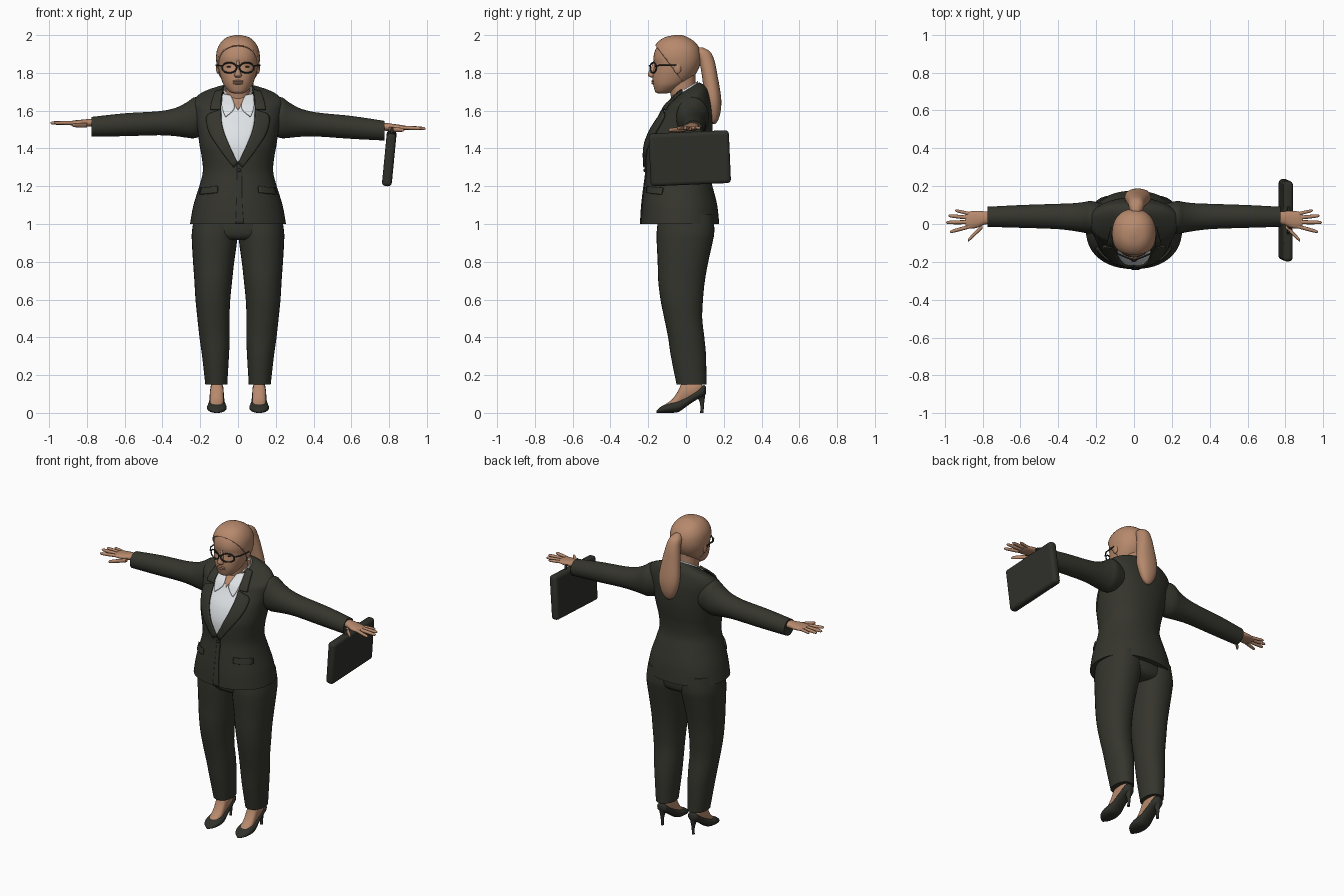
import bpy, bmesh, math
from mathutils import Vector
from mathutils.bvhtree import BVHTree

cube = bpy.data.objects.get("Cube")
if cube:
    bpy.data.objects.remove(cube, do_unlink=True)


def material(name, rgb):
    m = bpy.data.materials.new(name)
    m.use_nodes = True
    m.diffuse_color = (*rgb, 1)
    bsdf = m.node_tree.nodes["Principled BSDF"]
    bsdf.inputs["Base Color"].default_value = (*rgb, 1)
    bsdf.inputs["Roughness"].default_value = 0.8
    return m


SUIT = material("charcoal suit", (0.036, 0.036, 0.027))
BLACK = material("dark leather", (0.03, 0.03, 0.024))
SKIN = material("warm skin", (0.47, 0.25, 0.15))
SHIRT = material("white shirt", (0.74, 0.77, 0.79))
SIDES = (("left", 1), ("right", -1))


def add(name, bm, mat):
    bmesh.ops.remove_doubles(bm, verts=bm.verts, dist=0.0001)
    bmesh.ops.recalc_face_normals(bm, faces=bm.faces)
    me = bpy.data.meshes.new(name)
    bm.to_mesh(me)
    bm.free()
    me.materials.append(mat)
    ob = bpy.data.objects.new(name, me)
    bpy.context.collection.objects.link(ob)
    return ob


def spline(rows, sub):
    """Catmull-Rom interpolation through rows of numbers."""
    out = []
    for i in range(len(rows) - 1):
        p0, p1, p2 = rows[max(i - 1, 0)], rows[i], rows[i + 1]
        p3 = rows[min(i + 2, len(rows) - 1)]
        for k in range(sub):
            t = k / sub
            out.append([b + t * (c - a) / 2 + t * t * (a - 2.5 * b + 2 * c - d / 2)
                        + t ** 3 * (1.5 * (b - c) + (d - a) / 2)
                        for a, b, c, d in zip(p0, p1, p2, p3)])
    return out + [list(rows[-1])]


def loft(name, rings, mat, axis="z", side=1, power=2.2, seg=32, sub=4, caps=True, shear=False):
    """Ring: position on axis, centre u, half width u, min v, max v, optional tilt."""
    bm = bmesh.new()
    rows = spline([(*r, 0)[:6] for r in rings], sub)
    loops = []
    for t, uc, ru, v0, v1, tilt in rows:
        loop = []
        for i in range(seg):
            a = math.tau * i / seg
            c, s = math.cos(a), math.sin(a)
            u = uc + ru * math.copysign(abs(c) ** (2 / power), c)
            dv = (v1 - v0) / 2 * math.copysign(abs(s) ** (2 / power), s)
            v, w = (v0 + v1) / 2 + dv, t + tilt * dv
            x, y, z = {"z": (u, v, w), "x": (w, u, v), "y": (u, w, v)}[axis]
            if shear and side > 0:  # the left arm hangs a little lower
                z -= 0.04 * max(x - 0.25, 0)
            loop.append(bm.verts.new((x * side, y, z)))
        loops.append(loop)
    for a, b in zip(loops, loops[1:]):
        for i in range(seg):
            j = (i + 1) % seg
            bm.faces.new((a[i], a[j], b[j], b[i]))
    if caps:
        bm.faces.new(loops[0])
        bm.faces.new(loops[-1])
    return add(name, bm, mat)


def ball(name, centre, size, mat):
    bm = bmesh.new()
    bmesh.ops.create_uvsphere(bm, u_segments=16, v_segments=10, radius=1)
    bmesh.ops.scale(bm, vec=size, verts=bm.verts)
    bmesh.ops.translate(bm, vec=centre, verts=bm.verts)
    return add(name, bm, mat)


def wire(name, points, radius, mat, cyclic=False):
    cu = bpy.data.curves.new(name, "CURVE")
    cu.dimensions, cu.bevel_depth, cu.bevel_resolution = "3D", radius, 2
    cu.use_fill_caps = True
    sp = cu.splines.new("POLY")
    sp.points.add(len(points) - 1)
    for p, co in zip(sp.points, points):
        p.co = (*co, 1)
    sp.use_cyclic_u = cyclic
    cu.materials.append(mat)
    ob = bpy.data.objects.new(name, cu)
    bpy.context.collection.objects.link(ob)
    bpy.ops.object.select_all(action="DESELECT")
    ob.select_set(True)
    bpy.context.view_layer.objects.active = ob
    bpy.ops.object.convert(target="MESH")


# Jacket body
jacket = loft("jacket_body", [
    (1.00, 0, .254, -.238, .176), (1.10, 0, .236, -.232, .165), (1.20, 0, .205, -.22, .14),
    (1.28, 0, .186, -.21, .118), (1.36, 0, .193, -.213, .12), (1.42, 0, .204, -.211, .13),
    (1.50, 0, .215, -.183, .14), (1.59, 0, .232, -.132, .14, .1), (1.645, 0, .238, -.105, .13, .2),
    (1.68, 0, .2, -.088, .11, .45), (1.71, 0, .085, -.062, .07, .6)], SUIT, seg=48, caps=False)
bm = bmesh.new()
bm.from_mesh(jacket.data)
surface = BVHTree.FromBMesh(bm)
hem = [e for e in bm.edges if e.is_boundary and e.verts[0].co.z < 1.1]
bmesh.ops.contextual_create(bm, geom=hem)
bm.to_mesh(jacket.data)
bm.free()


def drape(name, left, right, mat, lift, thick, side=1, across=6):
    """Plate between two (x, z) lines, laid on the front of the jacket."""
    bm = bmesh.new()
    grid = []
    for (xa, za), (xb, zb) in zip(spline(left, 5), spline(right, 5)):
        row = []
        for k in range(across + 1):
            f = k / across
            x, z = (xa + f * (xb - xa)) * side, za + f * (zb - za)
            hit, n, _, _ = surface.ray_cast(Vector((x, -1, z)), Vector((0, 1, 0)))
            if hit is None or hit.y > 0.02:
                hit, n, _, _ = surface.find_nearest(Vector((x, -.06, z)))
            n = n if n.y < 0 else -n
            row.append(bm.verts.new(hit + n * lift))
        grid.append(row)
    for a, b in zip(grid, grid[1:]):
        for i in range(across):
            bm.faces.new((a[i], a[i + 1], b[i + 1], b[i]))
    ob = add(name, bm, mat)
    mod = ob.modifiers.new("thickness", "SOLIDIFY")
    mod.thickness, mod.offset = thick, 0


# Shirt front, throat, lapels, pockets and closure
edge = [(.078, 1.67), (.092, 1.6), (.086, 1.53), (.062, 1.45), (.002, 1.325)]
drape("shirt_front", [(-x, z) for x, z in edge], edge, SHIRT, .004, .004, across=12)
throat = [(.042, 1.668), (.022, 1.635), (.001, 1.6)]
drape("throat", [(-x, z) for x, z in throat], throat, SKIN, .008, .004)
for word, s in SIDES:
    drape(word + "_shirt_collar", [(.038, 1.675), (.018, 1.61), (.062, 1.562)],
          [(.08, 1.68), (.085, 1.62), (.066, 1.562)], SHIRT, .011, .006, s)
    drape(word + "_jacket_collar", [(.078, 1.70), (.088, 1.65), (.09, 1.6)],
          [(.118, 1.69), (.136, 1.64), (.142, 1.6)], SUIT, .012, .012, s)
    drape(word + "_lapel", [(.088, 1.6), (.084, 1.53), (.06, 1.45), (0, 1.32)],
          [(.145, 1.58), (.162, 1.55), (.135, 1.46), (.022, 1.3)], SUIT, .011, .012, s)
    drape(word + "_pocket_flap", [(.105, 1.2), (.108, 1.165)], [(.192, 1.19), (.198, 1.155)],
          SUIT, .004, .009, s)
drape("front_closure", [(-.004, 1.33), (-.006, 1.15), (-.012, 1.0)],
      [(.022, 1.33), (.02, 1.15), (.03, 1.0)], SUIT, .003, .006)
ball("button", (.008, -.22, 1.285), (.009, .006, .009), BLACK)
loft("shirt_collar_band", [(1.68, 0, .08, -.066, .066, .6), (1.72, 0, .074, -.06, .064, .6)],
     SHIRT, caps=False)

# Neck, head and hair
loft("neck", [(1.57, 0, .07, -.085, .05, .4), (1.66, 0, .064, -.075, .055, .4),
              (1.73, 0, .066, -.09, .05), (1.80, 0, .07, -.1, .05)], SKIN)
skull = [(1.692, 0, .025, -.15, -.1), (1.70, 0, .045, -.163, -.075), (1.73, 0, .072, -.172, -.02),
         (1.76, 0, .086, -.177, .02), (1.80, 0, .098, -.175, .05), (1.84, 0, .105, -.168, .066),
         (1.88, 0, .107, -.172, .07), (1.92, 0, .1, -.163, .062), (1.955, 0, .08, -.142, .038),
         (1.98, 0, .05, -.105, 0), (1.992, 0, .006, -.055, -.03)]
loft("head", skull, SKIN, seg=40)
hair = loft("hair", [(z + .008, x, w + .009, a - .008, b + .01) for z, x, w, a, b in skull],
            SKIN, seg=40)
bm = bmesh.new()
bm.from_mesh(hair.data)
bmesh.ops.bisect_plane(bm, geom=bm.verts[:] + bm.edges[:] + bm.faces[:], clear_inner=True,
                       plane_co=(0, -.15, 1.93), plane_no=(0, .8, .6))
bm.to_mesh(hair.data)
bm.free()
mod = hair.modifiers.new("thickness", "SOLIDIFY")
mod.thickness, mod.offset = .012, -1
loft("ponytail", [(1.935, .01, .015, .05, .09), (1.91, .012, .036, .05, .13),
                  (1.86, .014, .045, .07, .152), (1.78, .017, .058, .085, .168),
                  (1.67, .02, .07, .098, .186), (1.6, .02, .058, .11, .184),
                  (1.55, .02, .034, .125, .17), (1.53, .02, .008, .14, .155)], SKIN)

# Face
loft("nose", [(1.775, 0, .012, -.185, -.155), (1.785, 0, .02, -.2, -.155),
              (1.80, 0, .016, -.2, -.155), (1.84, 0, .01, -.18, -.155),
              (1.87, 0, .006, -.172, -.155)], SKIN, seg=16)
for n, z in (("upper_lip", 1.756), ("lower_lip", 1.745)):
    ball(n, (0, -.174, z), (.03, .009, .006), SKIN)
for word, s in SIDES:
    ball(word + "_ear", (s * .106, -.045, 1.825), (.01, .02, .03), SKIN)
    ball(word + "_eye", (s * .043, -.157, 1.832), (.017, .006, .005), BLACK)
    ring = [(s * (.046 + .039 * math.cos(a)), -.19 + .016 * (1 + math.cos(a)),
             1.827 + .027 * math.sin(a)) for a in (math.tau * k / 24 for k in range(24))]
    wire(word + "_glasses_rim", ring, .0042, BLACK, True)
    wire(word + "_glasses_arm", [(s * .085, -.165, 1.838), (s * .108, -.13, 1.84),
                                 (s * .116, -.05, 1.84)], .004, BLACK)
wire("glasses_bridge", [(-.01, -.19, 1.835), (0, -.194, 1.838), (.01, -.19, 1.835)], .004, BLACK)

# Hips
loft("trouser_hips", [(.915, 0, .1, -.12, .1), (.95, 0, .22, -.15, .14), (1.08, 0, .21, -.15, .14)],
     SUIT)

# Arms, hands, legs and shoes
FINGERS = {"little_finger": (.86, .052, .945, .072, .009), "ring_finger": (.87, .033, .98, .044, .01),
           "middle_finger": (.87, .01, .993, .008, .0105), "index_finger": (.87, -.014, .972, -.042, .01),
           "thumb": (.80, -.012, .878, -.088, .012)}
for word, s in SIDES:
    loft(word + "_sleeve", [
        (.16, .035, .07, 1.48, 1.65), (.225, .035, .086, 1.455, 1.672), (.27, .035, .08, 1.457, 1.645),
        (.33, .037, .072, 1.465, 1.615), (.42, .04, .066, 1.47, 1.597), (.6, .04, .06, 1.465, 1.586),
        (.775, .038, .053, 1.463, 1.567)], SUIT, "x", s, 2, shear=True)
    loft(word + "_palm", [
        (.74, .035, .034, 1.515, 1.56), (.79, .032, .035, 1.515, 1.556), (.83, .025, .045, 1.516, 1.552),
        (.87, .02, .045, 1.519, 1.548), (.89, .02, .036, 1.524, 1.543)], SKIN, "x", s, seg=20, shear=True)
    for finger, (x0, y0, x1, y1, r) in FINGERS.items():
        rings = []
        for f, k in ((0, 1), (.5, 1), (.9, .8), (1, .25)):
            z = 1.535 - .012 * (finger == "thumb")
            rings.append((x0 + f * (x1 - x0), y0 + f * (y1 - y0), r * k, z - r * k, z + r * k))
        loft(word + "_" + finger, rings, SKIN, "x", s, 2, 12, shear=True)
    loft(word + "_trouser_leg", [
        (1.05, .115, .115, -.145, .145), (.96, .122, .122, -.155, .15), (.90, .125, .119, -.155, .14),
        (.80, .129, .109, -.15, .118), (.70, .131, .1, -.147, .1), (.6, .133, .092, -.135, .09),
        (.5, .13, .085, -.115, .086), (.4, .124, .08, -.095, .097), (.3, .119, .071, -.08, .106),
        (.15, .115, .058, -.05, .108)], SUIT, side=s)
    loft(word + "_foot", [
        (-.11, .112, .03, .015, .045), (-.07, .112, .036, .015, .075), (-.04, .112, .036, .025, .12),
        (-.015, .112, .036, .04, .165), (.05, .112, .034, .08, .17), (.085, .112, .022, .1, .165)],
        SKIN, "y", s, seg=20)
    loft(word + "_shoe", [
        (-.156, .112, .01, 0, .012), (-.13, .112, .04, 0, .035), (-.085, .112, .052, 0, .055),
        (-.04, .112, .048, .005, .068), (0, .112, .041, .032, .086), (.05, .112, .038, .066, .118),
        (.09, .112, .034, .085, .146), (.105, .112, .014, .1, .14)], BLACK, "y", s, seg=24)
    loft(word + "_heel", [(0, .112, .008, .075, .093), (.05, .112, .01, .074, .096),
                          (.11, .112, .026, .05, .104)], BLACK, side=s, seg=16)

# Briefcase
bm = bmesh.new()
bmesh.ops.create_cube(bm, size=1)
bmesh.ops.scale(bm, vec=(.052, .425, .28), verts=bm.verts)
case = add("briefcase", bm, BLACK)
case.location = (.801, .02, 1.348)
case.rotation_euler = (math.radians(2.5), math.radians(5.5), 0)
mod = case.modifiers.new("rounding", "BEVEL")
mod.width, mod.segments = .02, 4
wire("briefcase_handle", [(.814, -.05, 1.475), (.816, -.04, 1.505), (.816, .08, 1.508),
                          (.814, .09, 1.48)], .008, BLACK)

# Smooth shading with crisp edges
bpy.ops.object.select_all(action="DESELECT")
for ob in bpy.context.scene.objects:
    if ob.type == "MESH":
        ob.select_set(True)
        bpy.context.view_layer.objects.active = ob
bpy.ops.object.shade_smooth_by_angle(angle=math.radians(45))
